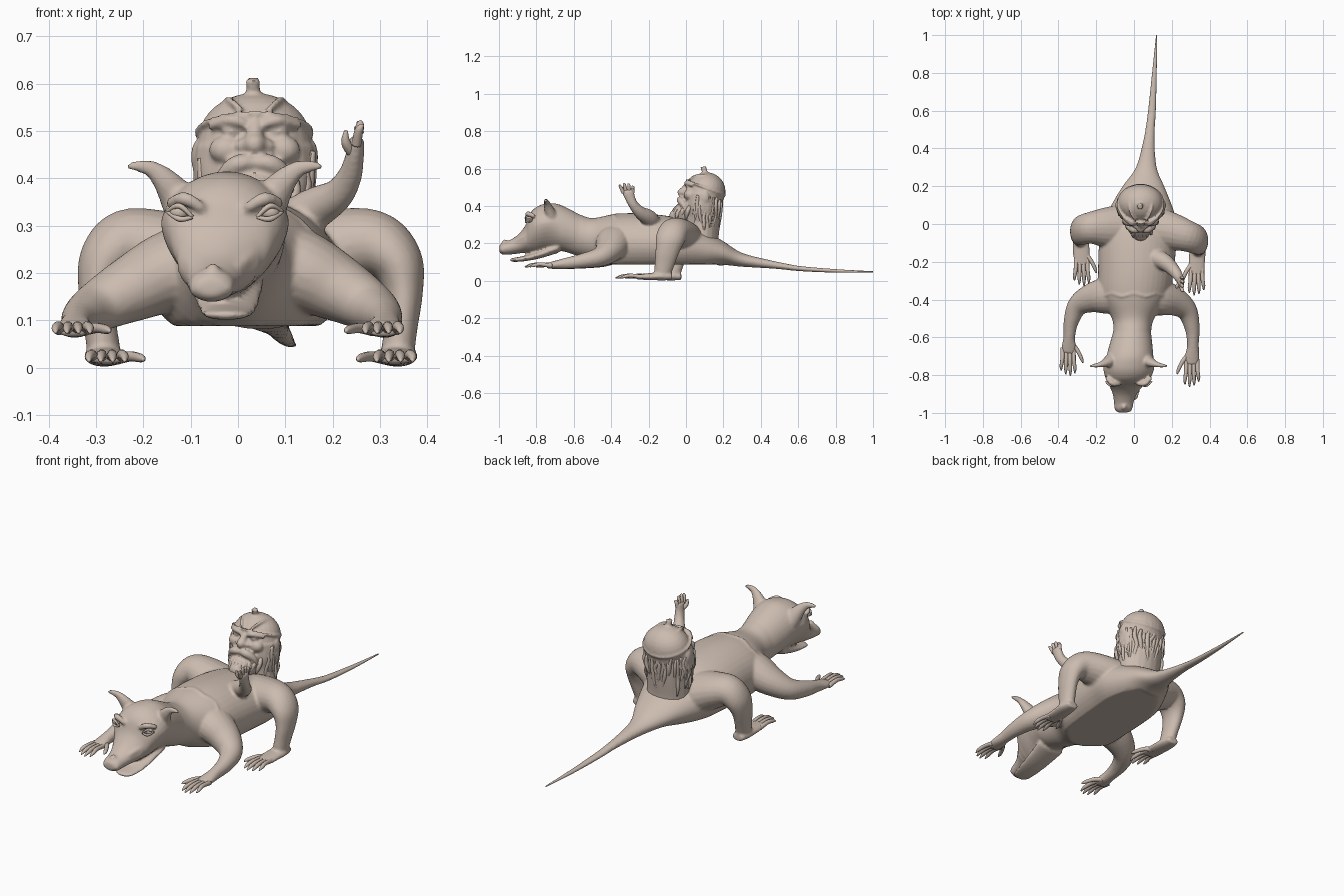
import bpy, bmesh, math, random
from mathutils import Vector
random.seed(4)
clay = bpy.data.materials.new("clay")
clay.diffuse_color = (.60, .50, .43, 1)

def finish(name, bm):
    bmesh.ops.recalc_face_normals(bm, faces=bm.faces[:])
    me = bpy.data.meshes.new(name)
    bm.to_mesh(me)
    bm.free()
    me.materials.append(clay)
    for p in me.polygons:
        p.use_smooth = True
    ob = bpy.data.objects.new(name, me)
    bpy.context.collection.objects.link(ob)
    return ob

def spline(pts, k):
    """Catmull-Rom through points of any dimension."""
    out, n = [], len(pts)
    for i in range(n - 1):
        a, b, c, d = pts[max(i - 1, 0)], pts[i], pts[i + 1], pts[min(i + 2, n - 1)]
        for s in range(k):
            t = s / k
            out.append([.5 * (2*q + (r - p)*t + (2*p - 5*q + 4*r - u)*t*t + (3*q - p - 3*r + u)*t**3)
                        for p, q, r, u in zip(a, b, c, d)])
    return out + [list(pts[-1])]

def tube(name, pts, up=(0, 0, 1), axis=None, n=20, k=5):
    """Loft of ellipses; each point is x, y, z, width, height."""
    pts = spline([p if len(p) == 5 else (*p, p[3]) for p in pts], k)
    bm, rings = bmesh.new(), []
    for i, p in enumerate(pts):
        t = Vector(axis) if axis else Vector(pts[min(i+1, len(pts)-1)][:3]) - Vector(pts[max(i-1, 0)][:3])
        t.normalize()
        s = t.cross(Vector(up)).normalized()
        v = s.cross(t)
        rings.append([bm.verts.new(Vector(p[:3]) + s*max(p[3], .001)*math.cos(a) + v*max(p[4], .001)*math.sin(a))
                      for a in (2*math.pi*j/n for j in range(n))])
    for A, B in zip(rings, rings[1:]):
        for j in range(n):
            bm.faces.new((A[j], A[(j+1) % n], B[(j+1) % n], B[j]))
    bm.faces.new(rings[0])
    bm.faces.new(rings[-1])
    return finish(name, bm)

def ball(name, c, r, rot=0):
    bm = bmesh.new()
    bmesh.ops.create_uvsphere(bm, u_segments=24, v_segments=16, radius=1)
    ob = finish(name, bm)
    ob.location, ob.scale, ob.rotation_euler = c, r, (rot, 0, 0)
    return ob

def join(name, obs):
    bpy.ops.object.select_all(action='DESELECT')
    for o in obs:
        o.select_set(True)
    bpy.context.view_layer.objects.active = obs[0]
    bpy.ops.object.transform_apply(location=True, rotation=True, scale=True)
    if len(obs) > 1:
        bpy.ops.object.join()
    obs[0].name = name
    return obs[0]

def fuse(name, obs, voxel, smooth):
    ob = join(name, obs)
    m = ob.modifiers.new("fuse", 'REMESH')
    m.mode, m.voxel_size, m.use_smooth_shade = 'VOXEL', voxel, True
    m2 = ob.modifiers.new("soften", 'SMOOTH')
    m2.iterations = smooth
    for mod in ("fuse", "soften"):
        bpy.ops.object.modifier_apply(modifier=mod)
    return ob

def digits(name, x, y, z, inward, length, spread):
    """Four forward fingers and an inward thumb."""
    obs = []
    for i in range(4):
        o, l = (i - 1.5), length * (1, 1.12, 1.05, .85)[i if inward < 0 else 3 - i]
        obs.append(tube("finger", [(x + o*.019, y + .03, z, .012), (x + o*spread*.85, y - l*.35, z + .008, .0105),
                                   (x + o*spread, y - l*.75, z + .003, .009), (x + o*spread, y - l, z - .006, .003)], n=10, k=4))
    obs.append(tube("thumb", [(x + inward*.02, y + .05, z, .014), (x + inward*.05, y + .015, z + .004, .011),
                              (x + inward*.072, y - .03, z, .009), (x + inward*.078, y - .05, z - .003, .003)], n=10, k=4))
    return join(name, obs)

# Trunk running into the tail, planar rings along y, with a flattened belly
trunk = [(-.01, -.66, .26, .1, .1), (-.01, -.58, .245, .1, .112), (-.005, -.5, .222, .112, .113),
         (.0, -.38, .2, .185, .157), (.01, -.25, .2, .2, .161), (.02, -.1, .195, .205, .152),
         (.03, 0, .185, .2, .137), (.04, .1, .165, .16, .105), (.05, .2, .147, .11, .064),
         (.065, .3, .112, .055, .037), (.08, .45, .088, .029, .022), (.095, .6, .066, .02, .013)]
tail = [(.08, .45, .088, .025, .018), (.095, .6, .066, .02, .0135), (.108, .8, .053, .012, .009), (.12, 1.0, .048, .003, .003)]
body = tube("trunk", trunk, axis=(0, 1, 0), n=40)
for v in body.data.vertices:
    if v.co.y < .18:
        v.co.z = max(v.co.z, .088)
parts = [body]
tube("tail", tail, axis=(0, 1, 0))

# Beast head and muzzle, narrowing downwards
skull = tube("skull", [
    (-.01, -.57, .245, .1, .11), (-.02, -.68, .285, .122, .124), (-.027, -.75, .285, .138, .127),
    (-.03, -.80, .272, .132, .122), (-.035, -.835, .253, .114, .105), (-.042, -.86, .222, .088, .072),
    (-.049, -.9, .195, .064, .05), (-.054, -.945, .178, .052, .038), (-.056, -.98, .172, .046, .032),
    (-.057, -.998, .17, .026, .018)], axis=(0, 1, 0), n=32)
for v in skull.data.vertices:
    if -.86 < v.co.y < -.66 and v.co.z < .31:
        v.co.x = -.032 + (v.co.x + .032)*(1 - 1.9*(.31 - v.co.z)*min(1, (-.66 - v.co.y)/.08, (v.co.y + .88)/.06))
parts.append(skull)
parts.append(tube("lower_jaw", [(-.025, -.68, .18, .08, .03), (-.022, -.78, .142, .068, .022), (-.022, -.86, .12, .058, .015),
                                (-.025, -.92, .112, .046, .011), (-.027, -.94, .112, .02, .006)], axis=(0, 1, 0)))
parts.append(ball("nose_bump", (-.053, -.968, .2), (.016, .018, .022)))
for s in (-1, 1):
    hx = -.028
    # Curved ears, brows, cheek ridges and nostril wings
    parts.append(tube("ear", [(hx + s*.085, -.715, .335, .045, .035), (hx + s*.12, -.735, .388, .03, .024),
                              (hx + s*.152, -.745, .418, .019, .014), (hx + s*.185, -.75, .426, .012, .01),
                              (hx + s*.21, -.752, .424, .004)], up=(0, 1, 0)))
    parts.append(tube("brow", [(hx + s*.045, -.845, .335, .01), (hx + s*.085, -.845, .357, .015),
                               (hx + s*.12, -.81, .345, .01)], n=12))
    parts.append(tube("cheek", [(hx + s*.09, -.79, .275, .018), (-.038 + s*.068, -.85, .24, .016),
                                (-.05 + s*.042, -.91, .205, .014)], n=12))
    parts.append(ball("nostril_wing", (-.056 + s*.03, -.975, .168), (.017, .02, .02)))
    eye = [ball("eye", (hx + s*.096, -.838, .328), (.02, .017, .017))]
    for q in (-1, 1):
        eye.append(tube("lid", [(hx + s*.068, -.856, .318, .004), (hx + s*.096, -.855, .328 + q*.014, .006),
                                (hx + s*.122, -.834, .33, .004)], n=8))
    join("eye", eye)

# Front and hind limbs; the left side is mirrored with a slight pose shift
front = [(.06, -.36, .21, .1, .1), (.13, -.385, .205, .1, .088), (.215, -.41, .165, .078, .07), (.28, -.46, .128, .056, .053),
         (.308, -.55, .107, .04, .04), (.312, -.64, .093, .031, .03), (.308, -.7, .085, .038, .022), (.306, -.745, .08, .034, .015)]
hind = [(.1, -.02, .22, .1, .12), (.2, -.04, .25, .085, .1), (.285, -.065, .26, .073, .083), (.335, -.085, .222, .057, .078),
        (.35, -.1, .16, .041, .064), (.345, -.115, .09, .035, .053), (.338, -.125, .04, .035, .046), (.337, -.125, .022, .028, .042)]
for s, side in ((1, "right"), (-1, "left")):
    def pose(path, dx, dy, quick):
        if s > 0:
            return path
        n = len(path) - 1
        return [(-x + dx*min(1, quick*i/n), y + dy*min(1, quick*i/n), z, w, h) for i, (x, y, z, w, h) in enumerate(path)]
    f, h = pose(front, -.043, .06, 1), pose(hind, .054, .05, 3)
    parts.append(tube("front_leg", f))
    parts.append(tube("hind_leg", h, up=(0, 1, 0)))
    fx, fy = h[-1][:2]
    parts.append(tube("foot", [(fx, fy + .05, .022, .03, .018), (fx, fy, .024, .042, .022),
                               (fx - s*.005, fy - .08, .022, .045, .018), (fx - s*.006, fy - .145, .021, .042, .013)], axis=(0, 1, 0)))
    digits(side + "_front_fingers", f[-1][0], f[-1][1], .08, -s, .105, .024)
    digits(side + "_hind_fingers", fx - s*.006, fy - .135, .02, -s, .105, .025)

# Seam fold across the back and raised small arm
parts.append(tube("back_fold", [(.0 + .183*math.cos(a), -.375 + .008*math.sin(9*a), .2 + .156*math.sin(a), .007)
                                for a in (math.pi*(.1 + .8*i/14) for i in range(15))], up=(0, 1, 0), n=8, k=2))
parts.append(tube("raised_arm", [(.09, -.17, .29, .05), (.16, -.2, .335, .045), (.21, -.245, .365, .034), (.236, -.28, .405, .026),
                                 (.246, -.3, .445, .02, .028), (.25, -.308, .475, .017, .033), (.252, -.31, .488, .012, .03)],
                  up=(0, 1, 0)))
fuse("beast_body", parts, .007, 4)
up_fingers = [tube("finger", [(.25, -.31 + o*.016, .47, .01), (.254, -.315 + o*.021, .495, .0095),
                              (.258, -.318 + o*.023, .508 + t, .008), (.255 - .006*o, -.322 + o*.023, .515 + t, .003)],
                   up=(0, 1, 0), n=10) for o, t in ((-1.5, -.002), (-.5, .006), (.5, .004), (1.5, -.008))]
up_fingers.append(tube("thumb", [(.245, -.31, .45, .012), (.228, -.33, .475, .01), (.228, -.338, .5, .004)], up=(0, 1, 0), n=10))
join("raised_fingers", up_fingers)

# Bearded rider head rising from the back, under a close smooth cap with a stub
cx = .035
face = [ball("cranium", (cx, .1, .46), (.122, .103, .112)),
        ball("cap_dome", (cx, .11, .48), (.12, .101, .1), -.3),
        tube("neck", [(cx, .09, .47, .126, .092), (cx, .09, .4, .13, .1), (cx, .09, .33, .118, .095), (.04, .085, .24, .115, .09),
                      (.045, .085, .17, .115, .09)], up=(0, 1, 0)),
        ball("nose", (cx, -.018, .472), (.024, .028, .024)),
        tube("nose_bridge", [(cx, .01, .52, .013), (cx, -.01, .485, .02)], up=(0, 1, 0), n=12),
        ball("beard", (cx, -.005, .36), (.075, .065, .06)),
        ball("chin_beard", (cx, -.045, .345), (.045, .045, .04)),
        tube("cap_rim", [(cx + .121*math.cos(a), .106 + .102*math.sin(a), .497 - .04*math.sin(a), .006)
                         for a in (2*math.pi*i/24 for i in range(25))], n=10, k=2),
        tube("cap_stub", [(cx - .003, .11, .55, .024), (cx - .003, .1, .582, .015), (cx - .003, .092, .61, .016)], up=(0, 1, 0), k=3)]
for s in (-1, 1):
    face += [tube("cap_ridge", [(cx + s*.06*math.sin(a), .11 - .1*math.cos(a), .475 + .098*math.sin(a) + .03*math.cos(a) - .012*math.sin(a), .007)
                                for a in (math.pi*(.15 + .75*i/10) for i in range(11))], up=(1, 0, 0), n=8, k=2),
             ball("nose_wing", (cx + s*.026, -.006, .468), (.016, .018, .015)),
             ball("cheek", (cx + s*.06, .018, .46), (.036, .03, .03)),
             ball("ear", (cx + s*.12, .1, .445), (.014, .025, .036)),
             tube("brow", [(cx + s*.018, .002, .513, .009), (cx + s*.05, .002, .523, .011), (cx + s*.095, .035, .51, .008)], n=10),
             ball("eyeball", (cx + s*.05, .012, .5), (.02, .013, .01)),
             tube("moustache", [(cx, -.03, .433, .014), (cx + s*.035, -.03, .43, .02), (cx + s*.065, -.012, .405, .016),
                                (cx + s*.08, .0, .37, .006)], n=12)]
fuse("rider_head", face, .006, 3)

# Wavy hair locks round the sides and back, beard locks in front
locks = []
for i in range(34):
    a = math.radians(-30 + 240*i/33)
    z0, z1, r = random.uniform(.43, .46), random.uniform(.24, .32), random.uniform(.008, .012)
    locks.append(tube("lock", [(cx + (.122 - .003*j + random.uniform(-.004, .006))*math.cos(a + random.uniform(-.1, .1)),
                                .092 + (.1 - .005*j)*math.sin(a + random.uniform(-.1, .1)),
                                z0 + (z1 - z0)*j/4, r*(.6, 1, 1, .9, .25)[j]) for j in range(5)], up=(0, 1, 0), n=8, k=3))
for i in range(11):
    o = (i - 5)/5
    locks.append(tube("beard_lock", [(cx + o*.08, -.03 + .06*o*o, .41, .009), (cx + o*.085, -.06 + .07*o*o, .375, .013),
                                     (cx + o*.08 + random.uniform(-.01, .01), -.078 + .08*o*o, .345, .009),
                                     (cx + o*.07, -.082 + .08*o*o, .32, .002)], up=(0, 1, 0), n=8, k=3))
join("hair_locks", locks)
